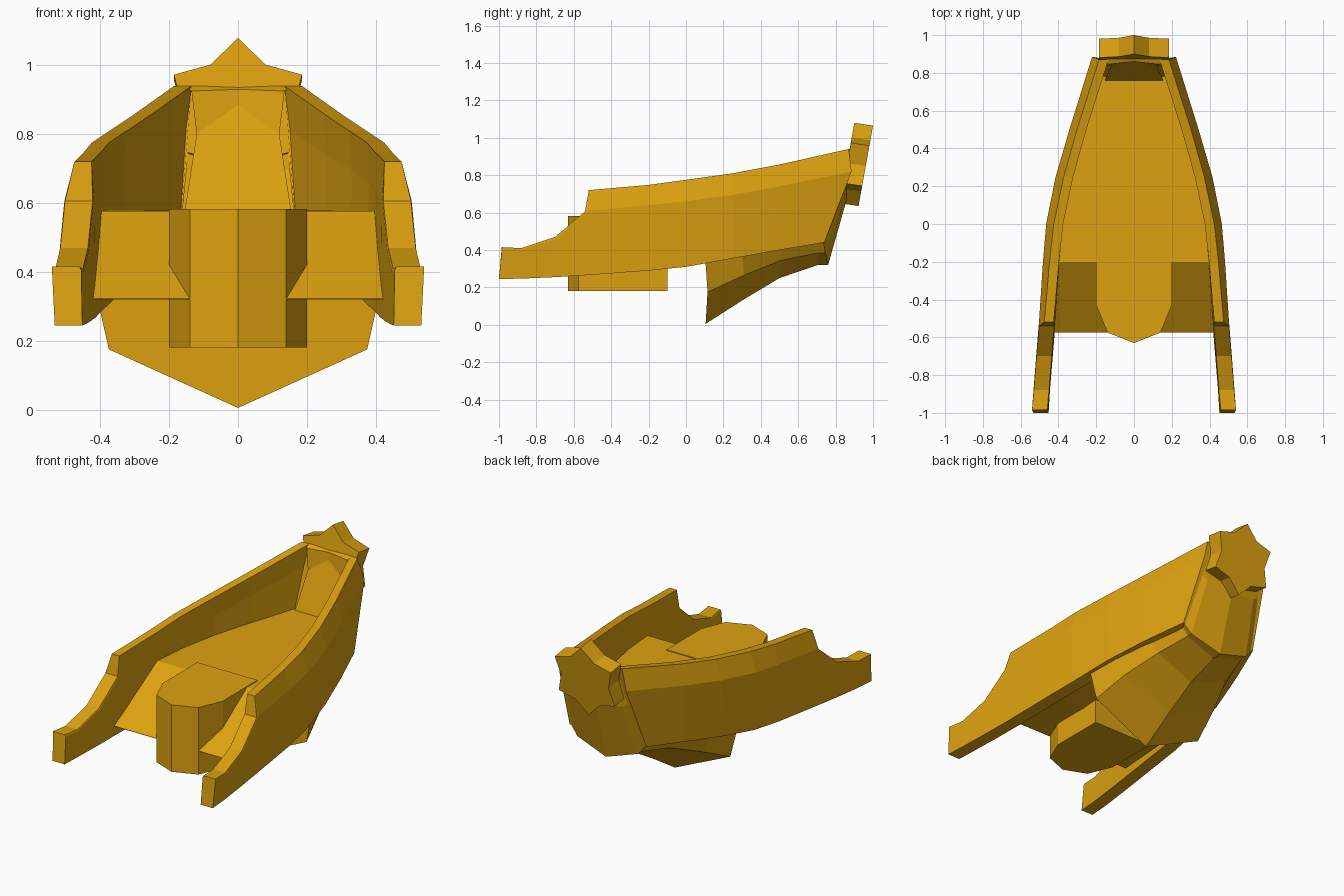
import bpy, bmesh, math

if "Cube" in bpy.data.objects:
    bpy.data.objects.remove(bpy.data.objects["Cube"])

gold = bpy.data.materials.new("gold")
gold.diffuse_color = (0.72, 0.36, 0.005, 1)
gold.use_nodes = True
gold.node_tree.nodes["Principled BSDF"].inputs["Base Color"].default_value = gold.diffuse_color


def finish(name, bm):
    bmesh.ops.recalc_face_normals(bm, faces=bm.faces)
    mesh = bpy.data.meshes.new(name)
    bm.to_mesh(mesh)
    bm.free()
    mesh.materials.append(gold)
    obj = bpy.data.objects.new(name, mesh)
    bpy.context.collection.objects.link(obj)
    return obj


def loft(name, sections, flip=1):
    """Skin closed cross-sections and cap both ends."""
    bm = bmesh.new()
    rings = [[bm.verts.new((flip * x, y, z)) for x, y, z in s] for s in sections]
    n = len(rings[0])
    for a, b in zip(rings, rings[1:]):
        for i in range(n):
            j = (i + 1) % n
            bm.faces.new((a[i], a[j], b[j], b[i]))
    bm.faces.new(rings[0])
    bm.faces.new(rings[-1])
    return finish(name, bm)


def mirrored(half):
    """Complete a half outline; points on the centre line stay single."""
    return half + [(-x, y, z) for x, y, z in reversed(half) if x > 0]


# Side walls: y and z of bottom, crease, top, then their outer x
walls = [
    (-1.0, .245, -.985, .405, -.985, .415, .532, .54, .54),
    (-.88, .247, -.88, .40, -.88, .41, .525, .532, .53),
    (-.70, .255, -.70, .46, -.70, .47, .51, .518, .516),
    (-.54, .265, -.54, .598, -.54, .606, .497, .505, .502),
    (-.52, .266, -.52, .61, -.52, .72, .495, .503, .475),
    (-.20, .29, -.20, .64, -.20, .748, .472, .482, .447),
    (0.0, .31, 0.0, .66, 0.0, .775, .45, .465, .425),
    (.25, .355, .25, .695, .25, .81, .405, .415, .372),
    (.50, .40, .50, .74, .50, .857, .335, .342, .302),
    (.74, .44, .885, .82, .87, .94, .255, .222, .185),
]
for side, flip in (("left", -1), ("right", 1)):
    rings = []
    for yb, zb, ym, zm, yt, zt, xb, xm, xt in walls:
        front = yt < -.53
        thick = .08 if front else .05
        rings.append([(xb, yb, zb), (xm, ym, zm), (xt, yt, zt),
                      (xt - thick, yt, zt), (xm - .085, ym, zm), (xb - .08, yb, zb)])
    loft(side + "_wall", rings, flip)

# Deck with a sloping front edge, following the inside of the walls
deck = [(-.575, .425, .322), (-.2, .40, .577), (.13, .37, .578),
        (.25, .335, .578), (.5, .26, .578), (.78, .165, .578)]
loft("deck", [mirrored([(x, y, z), (x, y, min(.32 + max(y, 0) * .2, z - .002))])
              for y, x, z in deck])

# Pointed block under and through the deck
plan = mirrored([(0, -.63, 0), (.14, -.575, 0), (.2, -.43, 0), (.2, -.1, 0)])
loft("centre_block", [[(x, y, z) for x, y, _ in plan] for z in (.18, .582)])

# Keel: y, side x, side z, corner x, corner z, bottom z
keel = [
    (.105, .41, .33, .375, .175, .005),
    (.30, .37, .38, .325, .265, .13),
    (.50, .305, .42, .25, .345, .25),
    (.70, .235, .45, .20, .385, .318),
]
loft("keel", [mirrored([(0, y, zb), (xc, y + .01, zc), (xs, y, zs)])
              for y, xs, zs, xc, zc, zb in keel])

# Stern: outer folded panel and inner end wall, joined as one shell
bm = bmesh.new()
outer = [[(0, .76, .32), (.20, .745, .385), (.25, .735, .44)],
         [(0, .862, .68), (.17, .85, .70), (.215, .845, .73)],
         [(0, .885, .94), (.17, .87, .94), (.18, .87, .94)]]
inner = [[(0, .76, .575), (.155, .76, .575)],
         [(0, .86, .885), (.12, .835, .80)],
         [(0, .86, .93), (.135, .845, .925)]]


def skin(rows):
    for flip in (1, -1):
        for a, b in zip(rows, rows[1:]):
            for i in range(len(a) - 1):
                quad = (a[i], a[i + 1], b[i + 1], b[i])
                bm.faces.new([bm.verts.new((flip * x, y, z)) for x, y, z in quad])


skin(outer)
skin(inner)
skin([[inner[2][0], inner[2][1]], [outer[2][0], outer[2][1]]])     # top rim
skin([[(0, .68, .318), (.20, .71, .385), (.235, .70, .45)], outer[0]])  # keel join
bmesh.ops.remove_doubles(bm, verts=bm.verts, dist=.0005)
finish("stern", bm)

# Six-pointed star plate leaning back on the stern
star = []
for i in range(12):
    r = .215 if i % 2 == 0 else .158
    a = i * math.pi / 6
    z = .865 + r * math.cos(a)
    star.append((r * math.sin(a), .90 - (1.08 - z) * .18, z))
loft("star_plate", [star, [(x, y + .1, z - .015) for x, y, z in star]])
